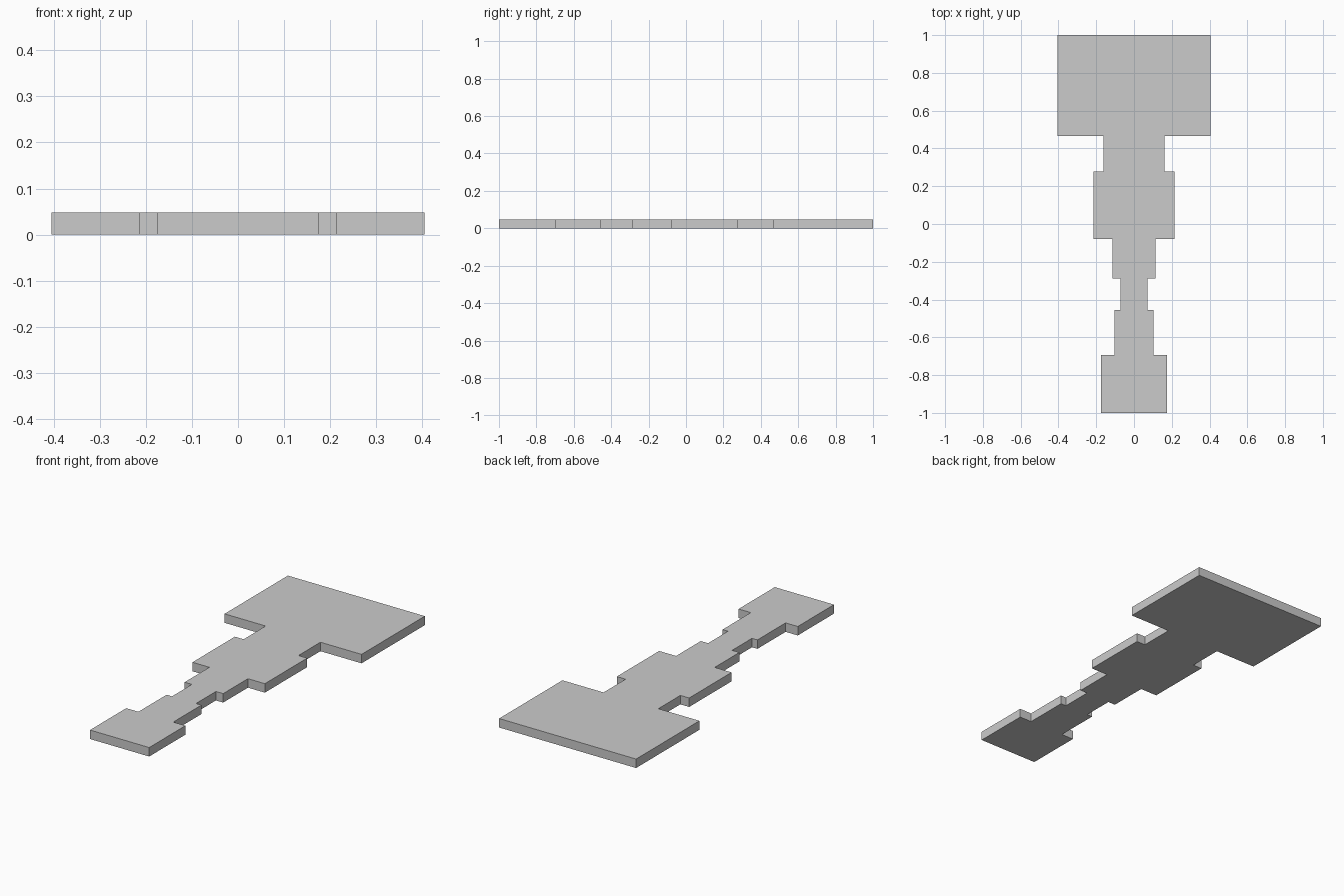
import bpy, bmesh

if "Cube" in bpy.data.objects:
    bpy.data.objects.remove(bpy.data.objects["Cube"])

THICKNESS = 0.048

# Stepped half-profile: (start y, end y, half width), front to back
STEPS = [
    (-1.0, -0.694, 0.175),
    (-0.694, -0.456, 0.103),
    (-0.456, -0.288, 0.071),
    (-0.288, -0.079, 0.114),
    (-0.079, 0.279, 0.214),
    (0.279, 0.465, 0.162),
    (0.465, 1.0, 0.405),
]

# Right edge front to back, then its mirror image back to front
right = [(w, y) for y0, y1, w in STEPS for y in (y0, y1)]
outline = right + [(-x, y) for x, y in reversed(right)]

# Flat plate extruded from the outline
bm = bmesh.new()
base = bm.faces.new([bm.verts.new((x, y, 0)) for x, y in outline])
top = bmesh.ops.extrude_face_region(bm, geom=[base], use_keep_orig=True)
top_verts = [g for g in top["geom"] if isinstance(g, bmesh.types.BMVert)]
bmesh.ops.translate(bm, verts=top_verts, vec=(0, 0, THICKNESS))
bmesh.ops.recalc_face_normals(bm, faces=bm.faces)

mesh = bpy.data.meshes.new("stepped_plate")
bm.to_mesh(mesh)
bm.free()
plate = bpy.data.objects.new("stepped_plate", mesh)
bpy.context.collection.objects.link(plate)
